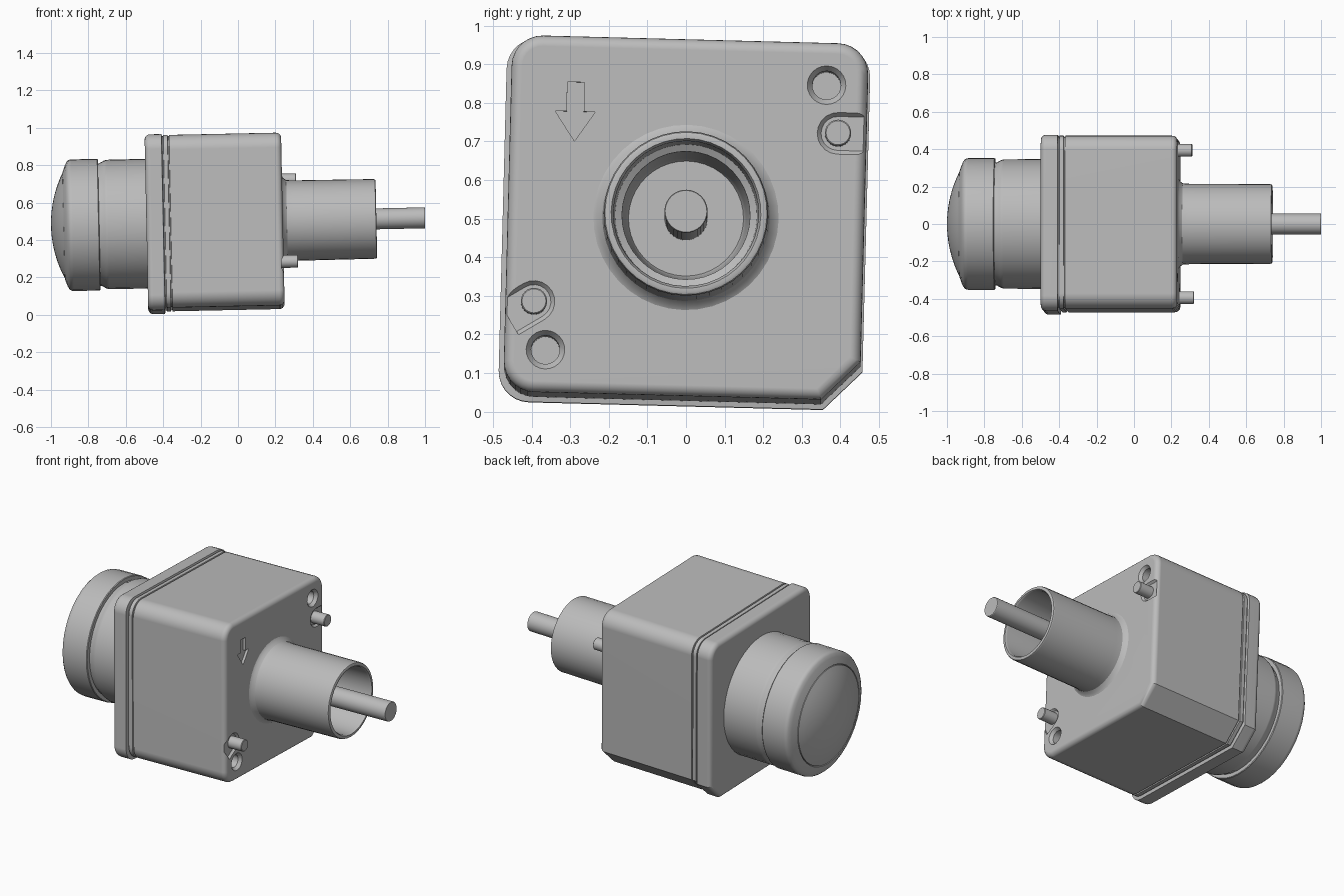
import bpy, bmesh
from math import sin, cos, pi, radians, sqrt
from mathutils import Matrix

if "Cube" in bpy.data.objects:
    bpy.data.objects.remove(bpy.data.objects["Cube"])

GREY = (0.5, 0.5, 0.5, 1)
mat = bpy.data.materials.new("plain grey")
mat.use_nodes = True
mat.diffuse_color = GREY
mat.node_tree.nodes["Principled BSDF"].inputs["Base Color"].default_value = GREY

# The whole unit sits slightly pitched and rolled
POSE = (Matrix.Translation((0, 0, 0.498)) @ Matrix.Rotation(radians(-1.2), 4, 'Y')
        @ Matrix.Rotation(radians(-1.5), 4, 'X'))
FRONT = 0.24
parts = []


def loft(name, rings, keep=True):
    """Skin a chain of (x, [(y, z)...]) sections and cap both ends."""
    bm = bmesh.new()
    loops = [[bm.verts.new((x, y, z)) for y, z in pts] for x, pts in rings]
    n = len(loops[0])
    for a, b in zip(loops, loops[1:]):
        for i in range(n):
            j = (i + 1) % n
            bm.faces.new((a[i], a[j], b[j], b[i]))
    bm.faces.new(loops[0])
    bm.faces.new(loops[-1])
    bmesh.ops.recalc_face_normals(bm, faces=bm.faces)
    mesh = bpy.data.meshes.new(name)
    bm.to_mesh(mesh)
    bm.free()
    obj = bpy.data.objects.new(name, mesh)
    bpy.context.collection.objects.link(obj)
    mesh.materials.append(mat)
    if keep:
        parts.append(obj)
    return obj


def circle(r, y=0, z=0, n=40):
    return [(y + r * cos(2 * pi * i / n), z + r * sin(2 * pi * i / n)) for i in range(n)]


def lathe(name, profile, y=0, z=0, n=40, keep=True):
    return loft(name, [(x, circle(r, y, z, n)) for x, r in profile], keep)


def housing_outline(half, inset=0, shift=0):
    """Square with three round corners and one chamfered corner."""
    h, r = half - inset, 0.08 - inset
    c = 0.1 - inset * (2 - sqrt(2))
    pts = [(h - c, -h), (h, c - h)]
    for k, (sy, sz) in enumerate([(1, 1), (-1, 1), (-1, -1)]):
        for i in range(8):
            a = k * pi / 2 + i / 7 * pi / 2
            pts.append((sy * (h - r) + r * cos(a), sz * (h - r) + r * sin(a)))
    return [(y + shift, z + shift) for y, z in pts]


def cut(target, cutter):
    mod = target.modifiers.new("cut", 'BOOLEAN')
    mod.operation, mod.solver, mod.object = 'DIFFERENCE', 'EXACT', cutter
    bpy.context.view_layer.objects.active = target
    bpy.ops.object.modifier_apply(modifier=mod.name)
    bpy.data.objects.remove(cutter)


# Housing: rear rim, seam groove and main box in one skin
R = 0.028
RIM, BOX, SEAM, BACK = 0.471, 0.462, 0.456, -0.49
STEPS = [i / 5 * pi / 2 for i in range(6)]
rings = [(BACK + R * (1 - sin(a)), housing_outline(RIM, R * (1 - cos(a)), -0.004))
         for a in reversed(STEPS)]
rings += [(-0.4, housing_outline(RIM, 0, -0.004)), (-0.397, housing_outline(SEAM)),
          (-0.392, housing_outline(SEAM)), (-0.39, housing_outline(BOX)),
          (-0.368, housing_outline(BOX)), (-0.366, housing_outline(SEAM)),
          (-0.361, housing_outline(SEAM)), (-0.359, housing_outline(BOX))]
rings += [(FRONT - R * (1 - sin(a)), housing_outline(BOX, R * (1 - cos(a)))) for a in STEPS]
housing = loft("housing", rings)

# Bore behind the tube
cut(housing, lathe("bore_cutter", [(0.09, 0.18), (0.5, 0.18)], keep=False))

# Arrow recess
arrow = [(0, 0.19), (0.052, 0.267), (0.022, 0.267), (0.022, 0.343),
         (-0.022, 0.343), (-0.022, 0.267), (-0.052, 0.267)]
arrow = [(y - 0.294, z) for y, z in arrow]
cut(housing, loft("arrow_cutter", [(FRONT - 0.015, arrow), (0.3, arrow)], keep=False))

# Screw holes, pin pockets and locating pins at opposite corners
for side, s, angle, reach in (("left", 1, 0, 0.066), ("right", -1, radians(212), 0.078)):
    cut(housing, lathe("hole_cutter", [(0.06, 0.037), (0.222, 0.037), (FRONT, 0.05), (0.3, 0.052)],
                       s * 0.355, s * 0.352, 24, False))
    py, pz = s * 0.388, s * 0.228

    def pocket(r):
        pts = [(r * cos(pi / 2 + i * pi / 10), r * sin(pi / 2 + i * pi / 10)) for i in range(11)]
        pts += [(reach, -r), (reach, r)]
        return [(py + u * cos(angle) - v * sin(angle), pz + u * sin(angle) + v * cos(angle))
                for u, v in pts]
    cut(housing, loft("pocket_cutter", [(FRONT - 0.012, pocket(0.044)), (FRONT, pocket(0.054)),
                                        (0.3, pocket(0.056))], keep=False))
    lathe(side + "_pin", [(0.2, 0.034), (0.313, 0.034), (0.316, 0.031)], py, pz, 24)

# Hollow output tube with a filleted foot and stepped bore
lathe("output_tube", [(0.08, 0.2), (0.22, 0.24), (FRONT, 0.24), (0.247, 0.228), (0.262, 0.217),
                      (0.3, 0.215), (0.73, 0.213), (0.737, 0.21), (0.74, 0.204), (0.74, 0.194),
                      (0.73, 0.188), (0.5, 0.184), (0.49, 0.166), (0.12, 0.156), (0.1, 0.149)])
lathe("shaft", [(0.08, 0.056), (0.997, 0.056), (1.0, 0.054)], n=32)

# Rear neck, cap and domed end
lathe("neck", [(-0.46, 0.347), (-0.695, 0.346), (-0.71, 0.342), (-0.735, 0.328), (-0.76, 0.326)])
lathe("cap", [(-0.742, 0.32), (-0.742, 0.349), (-0.746, 0.352), (-0.885, 0.352), (-0.898, 0.35),
              (-0.908, 0.342), (-0.918, 0.325), (-0.932, 0.287), (-0.925, 0.283)])
SPHERE = 0.623
lathe("dome", [(-0.9, 0.282)] + [(-1 + SPHERE - sqrt(SPHERE ** 2 - r * r), r)
                                 for r in [0.282 - 0.028 * i for i in range(10)]])

# Shading and final pose
for obj in parts:
    bpy.ops.object.select_all(action='DESELECT')
    obj.select_set(True)
    bpy.context.view_layer.objects.active = obj
    bpy.ops.object.shade_smooth_by_angle(angle=radians(30))
    weighted = obj.modifiers.new("weighted_normals", 'WEIGHTED_NORMAL')
    weighted.keep_sharp = True
    obj.matrix_world = POSE
